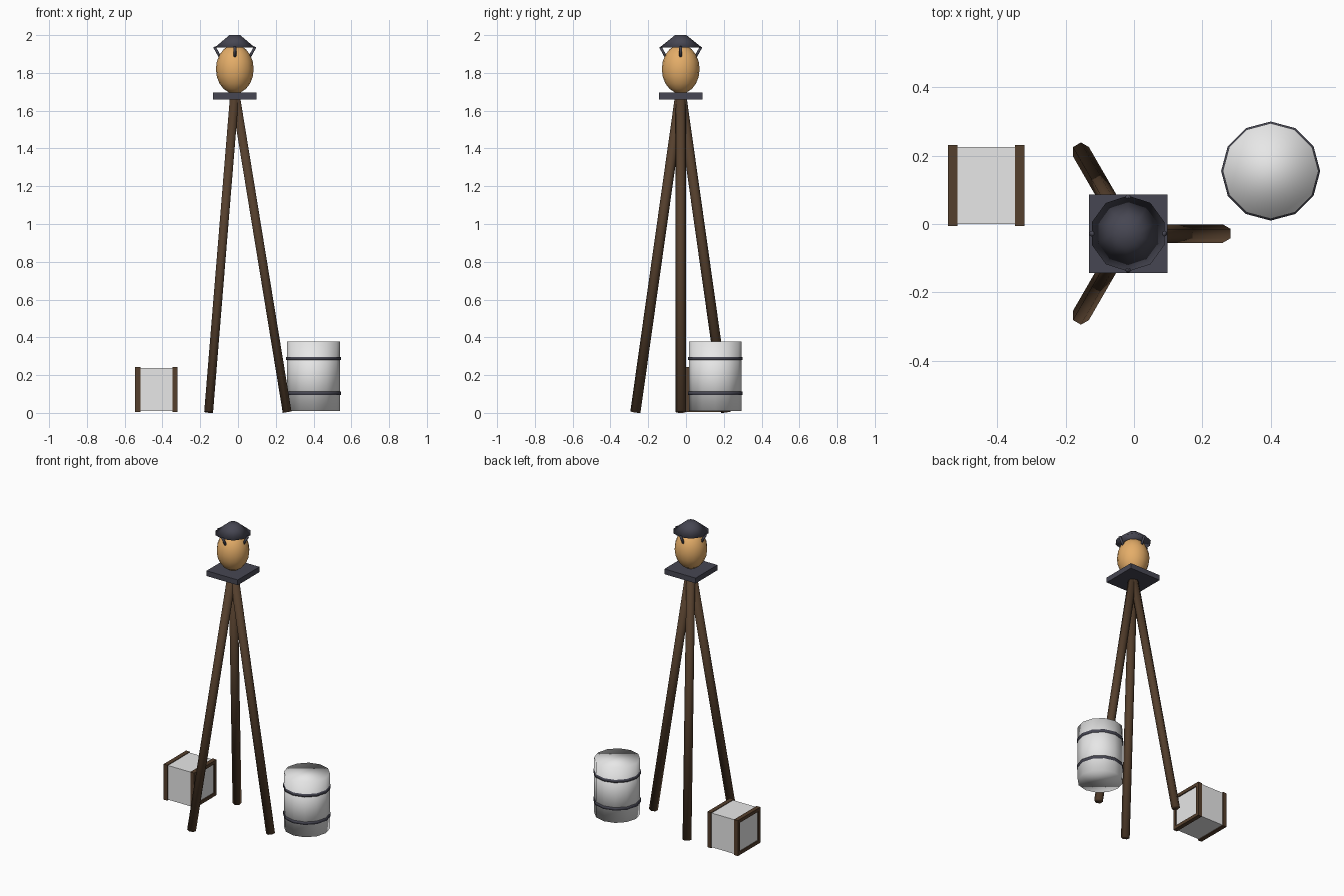
import bpy, bmesh, math
from mathutils import Matrix, Vector

if "Cube" in bpy.data.objects:
    bpy.data.objects.remove(bpy.data.objects["Cube"])

def mat(name, r, g, b):
    m = bpy.data.materials.new(name)
    m.diffuse_color = (r, g, b, 1)
    m.use_nodes = True
    m.node_tree.nodes["Principled BSDF"].inputs["Base Color"].default_value = m.diffuse_color
    return m

WHITE = mat("pale_grey", 0.8, 0.8, 0.8)
WOOD = mat("dark_wood", 0.09, 0.05, 0.026)
IRON = mat("dark_iron", 0.062, 0.062, 0.085)
GLOW = mat("amber_glass", 0.78, 0.42, 0.14)

def finish(name, bm, material, smooth=False):
    me = bpy.data.meshes.new(name)
    bmesh.ops.recalc_face_normals(bm, faces=bm.faces[:])
    bm.to_mesh(me)
    bm.free()
    for p in me.polygons:
        p.use_smooth = smooth
    me.materials.append(material)
    ob = bpy.data.objects.new(name, me)
    bpy.context.collection.objects.link(ob)
    return ob

def rod(name, a, b, r, sides, material, r2=None, tangent=None, smooth=True):
    """Cylinder or cone from a to b, one corner pointing along the tangent."""
    a, b = Vector(a), Vector(b)
    z = (b - a).normalized()
    y = Vector(tangent or (0, 1, 0))
    x = y.cross(z).normalized()
    y = z.cross(x)
    rot = Matrix((x, y, z)).transposed().to_4x4()
    bm = bmesh.new()
    bmesh.ops.create_cone(bm, cap_ends=True, segments=sides, radius1=r,
                          radius2=r if r2 is None else r2, depth=(b - a).length,
                          matrix=Matrix.Translation((a + b) / 2) @ rot)
    return finish(name, bm, material, smooth)

def add_box(bm, lo, hi):
    lo, hi = Vector(lo), Vector(hi)
    bmesh.ops.create_cube(bm, size=1, matrix=Matrix.Translation((lo + hi) / 2)
                          @ Matrix.Diagonal((*(hi - lo), 1)))

def box(name, lo, hi, material):
    bm = bmesh.new()
    add_box(bm, lo, hi)
    return finish(name, bm, material)

CX, CY = -0.017, -0.028

# Tripod legs
for i in range(3):
    t = math.radians(120 * i)
    d = Vector((math.cos(t), math.sin(t), 0))
    c = Vector((CX, CY, 0))
    rod(f"tripod_leg_{i + 1}", c + d * 0.277 + Vector((0, 0, 0.004)),
        c + d * 0.004 + Vector((0, 0, 1.675)), 0.027, 6, WOOD,
        tangent=(-math.sin(t), math.cos(t), 0))

# Platform under the lantern
box("lantern_platform", (CX - 0.115, CY - 0.115, 1.66), (CX + 0.115, CY + 0.115, 1.695), IRON)

# Egg-shaped glowing lantern
bm = bmesh.new()
bmesh.ops.create_uvsphere(bm, u_segments=16, v_segments=10, radius=1,
                          matrix=Matrix.Translation((CX, CY, 1.82))
                          @ Matrix.Diagonal((0.1, 0.1, 0.13, 1)))
finish("lantern_glass", bm, GLOW, True)

# Cap and the four struts holding it
rod("lantern_cap", (CX, CY, 1.935), (CX, CY, 2.0), 0.111, 10, IRON, r2=0.03)
for i in range(4):
    t = math.pi / 2 * i
    dx, dy = math.cos(t), math.sin(t)
    rod(f"cap_strut_{i + 1}", (CX + dx * 0.075, CY + dy * 0.075, 1.878),
        (CX + dx * 0.108, CY + dy * 0.108, 1.938), 0.008, 6, IRON, tangent=(-dy, dx, 0))

# Barrel with two iron hoops
BX, BY = 0.40, 0.155
rod("barrel", (BX, BY, 0.01), (BX, BY, 0.378), 0.14, 12, WHITE)
for i, z in enumerate((0.103, 0.288)):
    rod(f"barrel_hoop_{i + 1}", (BX, BY, z - 0.009), (BX, BY, z + 0.009), 0.145, 12, IRON)

# Crate with a square wooden frame around each end
box("crate", (-0.538, 0.0, 0.01), (-0.327, 0.226, 0.238), WHITE)
Y0, Y1, Z0, Z1, W = -0.006, 0.231, 0.005, 0.242, 0.022
for name, x0 in (("left", -0.545), ("right", -0.348)):
    x1 = x0 + 0.028
    bm = bmesh.new()
    add_box(bm, (x0, Y0, Z0), (x1, Y0 + W, Z1))
    add_box(bm, (x0, Y1 - W, Z0), (x1, Y1, Z1))
    add_box(bm, (x0, Y0 + W, Z0), (x1, Y1 - W, Z0 + W))
    add_box(bm, (x0, Y0 + W, Z1 - W), (x1, Y1 - W, Z1))
    finish(f"crate_frame_{name}", bm, WOOD)
